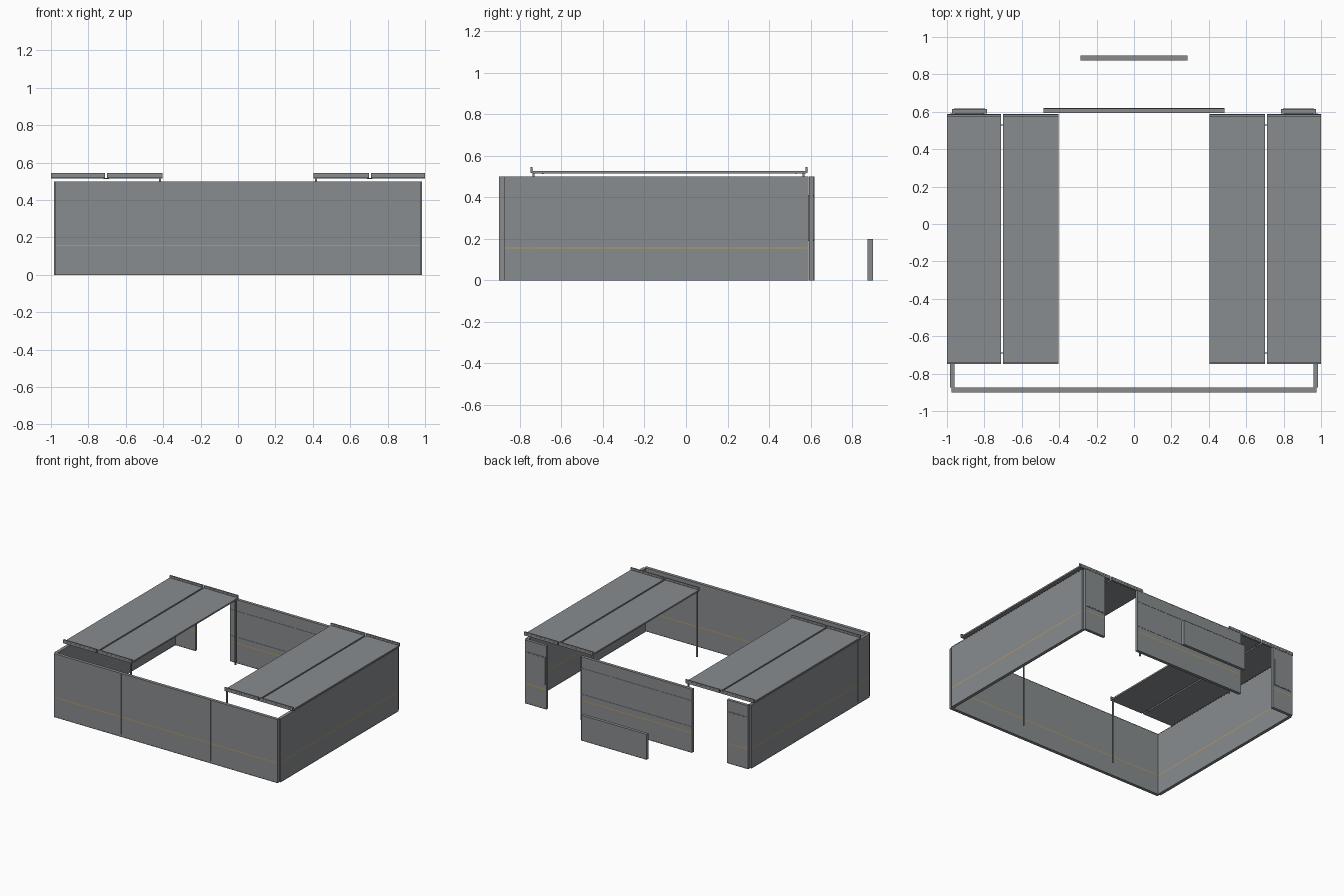
import bpy
import bmesh

if "Cube" in bpy.data.objects:
    bpy.data.objects.remove(bpy.data.objects["Cube"])


def material(name, r, g, b):
    m = bpy.data.materials.new(name)
    m.diffuse_color = (r, g, b, 1)
    m.use_nodes = True
    m.node_tree.nodes["Principled BSDF"].inputs["Base Color"].default_value = m.diffuse_color
    return m


GREY = material("panel grey", 0.25, 0.265, 0.275)
TAN = material("stripe gold", 0.50, 0.33, 0.10)


def box(name, x0, x1, y0, y1, z0, z1, mat=GREY):
    verts = [(x, y, z) for x in (x0, x1) for y in (y0, y1) for z in (z0, z1)]
    faces = [(0, 1, 3, 2), (4, 6, 7, 5), (0, 4, 5, 1),
             (2, 3, 7, 6), (0, 2, 6, 4), (1, 5, 7, 3)]
    me = bpy.data.meshes.new(name)
    me.from_pydata(verts, [], faces)
    me.materials.append(mat)
    ob = bpy.data.objects.new(name, me)
    bpy.context.collection.objects.link(ob)
    return ob


def add_stripe(ob, z0, z1):
    """Cut a horizontal band into the panel and colour it."""
    me = ob.data
    me.materials.append(TAN)
    bm = bmesh.new()
    bm.from_mesh(me)
    for z in (z0, z1):
        bmesh.ops.bisect_plane(bm, geom=bm.verts[:] + bm.edges[:] + bm.faces[:],
                               plane_co=(0, 0, z), plane_no=(0, 0, 1))
    for f in bm.faces:
        if z0 < f.calc_center_median().z < z1 and abs(f.normal.z) < 0.5:
            f.material_index = 1
    bm.to_mesh(me)
    bm.free()


def wall(name, axis, a0, a1, b0, b1, h, stripe=True, seams=()):
    """Thin panel along x or y with rails, end frames, seams and a stripe."""
    def part(n, u0, u1, out, z0, z1, mat=GREY):
        v0, v1 = b0 - out, b1 + out
        if axis == 'x':
            return box(name + n, u0, u1, v0, v1, z0, z1, mat)
        return box(name + n, v0, v1, u0, u1, z0, z1, mat)
    panel = part("_panel", a0 + 0.004, a1 - 0.004, -0.001, 0.005, h - 0.005)
    if stripe:
        add_stripe(panel, 0.153, 0.159)
    part("_bottom_rail", a0, a1, 0, 0, 0.005)
    part("_top_rail", a0, a1, 0, h - 0.005, h)
    part("_end_frame", a0, a0 + 0.004, 0, 0.005, h - 0.005)
    part("_end_frame", a1 - 0.004, a1, 0, 0.005, h - 0.005)
    for s in seams:
        part("_seam", s - 0.002, s + 0.002, -0.0005, 0.02, h - 0.005)


# enclosure walls
wall("front_wall", 'x', -0.975, 0.975, -0.90, -0.875, 0.5, seams=(-0.39, 0.39))
for s, side in ((-1, "left"), (1, "right")):
    lo, hi = sorted((s * 0.96, s * 0.985))
    wall(side + "_wall", 'y', -0.875, 0.59, lo, hi, 0.5, seams=(-0.735, 0.565))
    lo, hi = sorted((s * 0.787, s * 0.972))
    wall(side + "_back_return", 'x', lo, hi, 0.592, 0.615, 0.5)
    # framed plate on each back return
    for y0, y1 in ((0.590, 0.593), (0.614, 0.617)):
        box(side + "_plate_frame", lo + 0.01, hi - 0.01, y0, y1, 0.19, 0.41)
    box(side + "_plate", lo + 0.016, hi - 0.016, 0.589, 0.618, 0.196, 0.404)

# back middle wall with its rails, and the separate low panel behind it
wall("back_wall", 'x', -0.485, 0.485, 0.594, 0.618, 0.5)
for z in (0.20, 0.405):
    box("back_wall_rail", -0.483, 0.483, 0.593, 0.619, z, z + 0.006)
wall("low_panel", 'x', -0.287, 0.287, 0.875, 0.90, 0.2, stripe=False)

# roof panels with upturned end lips, clips and support posts
for s, side in ((-1, "left"), (1, "right")):
    for n, a, b in (("outer", 0.712, 1.0), ("inner", 0.405, 0.70)):
        lo, hi = sorted((s * a, s * b))
        box(f"{side}_{n}_roof", lo, hi, -0.738, 0.578, 0.515, 0.527)
        for y in (-0.748, 0.576):
            box(f"{side}_{n}_roof_lip", lo, hi, y, y + 0.01, 0.517, 0.545)
            box(f"{side}_{n}_roof_lip_line", lo, hi, y - 0.001, y + 0.011, 0.530, 0.534)
    lo, hi = sorted((s * 0.69, s * 0.72))
    for y in (-0.69, 0.53):
        box(side + "_roof_clip", lo, hi, y - 0.003, y + 0.003, 0.512, 0.518)
    for y in (-0.735, 0.565):
        box(side + "_roof_post", s * 0.418 - 0.005, s * 0.418 + 0.005,
            y - 0.005, y + 0.005, 0, 0.515)
